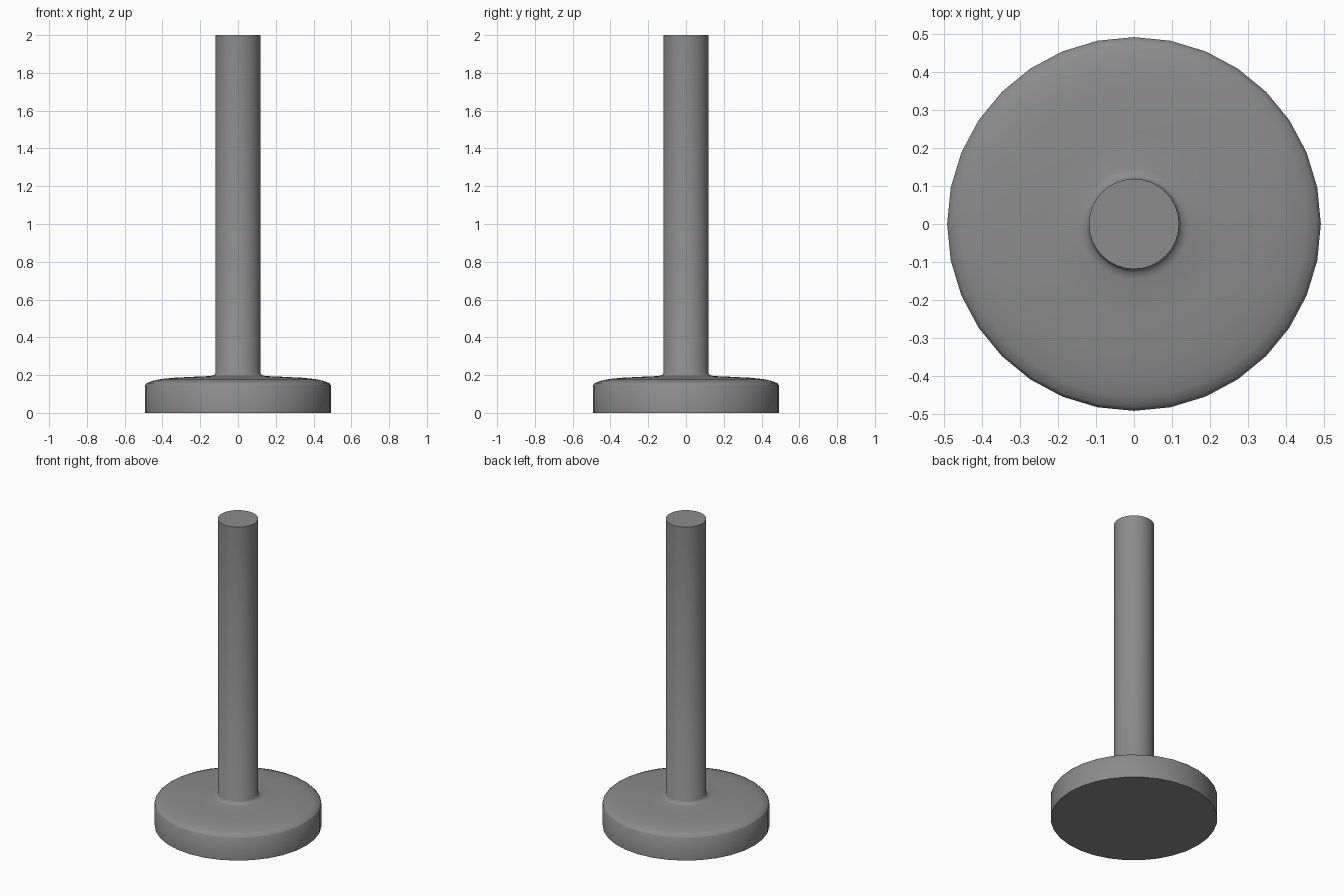
import bpy, bmesh, math

if "Cube" in bpy.data.objects:
    bpy.data.objects.remove(bpy.data.objects["Cube"])

SIDES = 32


def lathe(name, profile, angle):
    """Spin a (radius, z) profile round z and cap both ends."""
    bm = bmesh.new()
    rings = []
    for r, z in profile:
        rings.append([bm.verts.new((r * math.cos(2 * math.pi * i / SIDES),
                                    r * math.sin(2 * math.pi * i / SIDES), z))
                      for i in range(SIDES)])
    for a, b in zip(rings, rings[1:]):
        for i in range(SIDES):
            j = (i + 1) % SIDES
            bm.faces.new((a[i], a[j], b[j], b[i]))
    bm.faces.new(rings[0][::-1])
    bm.faces.new(rings[-1])
    mesh = bpy.data.meshes.new(name)
    bm.to_mesh(mesh)
    bm.free()
    obj = bpy.data.objects.new(name, mesh)
    bpy.context.collection.objects.link(obj)
    bpy.ops.object.select_all(action='DESELECT')
    obj.select_set(True)
    bpy.context.view_layer.objects.active = obj
    bpy.ops.object.shade_smooth_by_angle(angle=math.radians(angle))
    return obj


# Round foot with domed top, small fillet and tall post in one turned piece
post = lathe("post_with_round_base", [
    (0.493, 0.0), (0.493, 0.146),
    (0.483, 0.158), (0.455, 0.169), (0.41, 0.179), (0.34, 0.186), (0.24, 0.191),
    (0.145, 0.195), (0.127, 0.2), (0.119, 0.212),
    (0.119, 2.0),
], 50)

# Dark grey finish
dark = bpy.data.materials.new("dark_grey")
dark.diffuse_color = (0.26, 0.26, 0.26, 1.0)
dark.use_nodes = True
dark.node_tree.nodes["Principled BSDF"].inputs["Base Color"].default_value = dark.diffuse_color
post.data.materials.append(dark)
